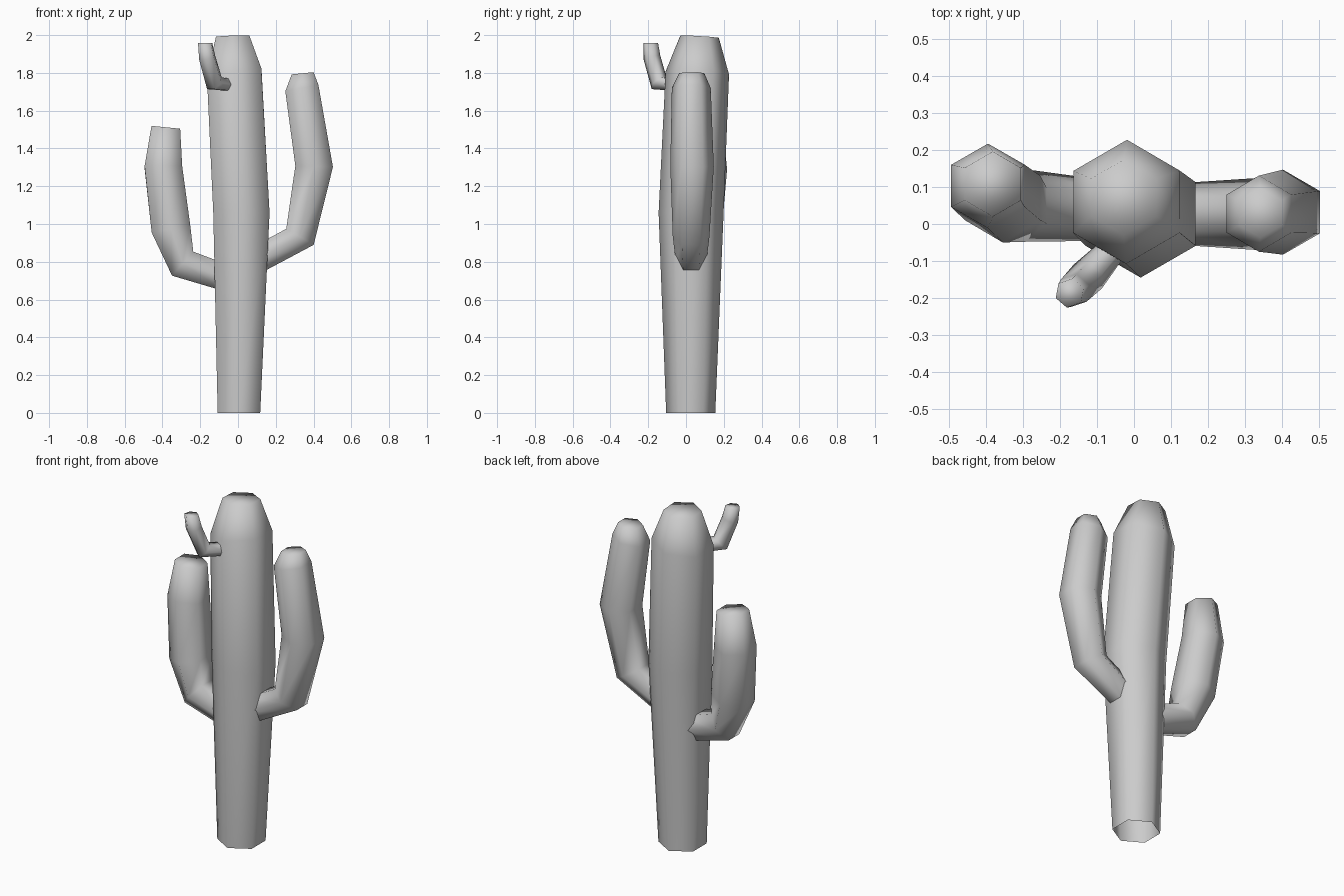
import bpy
import bmesh
import math
from mathutils import Vector

if "Cube" in bpy.data.objects:
    bpy.data.objects.remove(bpy.data.objects["Cube"])


def hex_tube(name, rings, side=(0, 1, 0), sides=6):
    """Smooth hexagonal tube, open at the root and capped at the tip.
    Each ring is (centre, radius, normal); one corner points along side."""
    bm = bmesh.new()
    loops = []
    for centre, radius, normal in rings:
        n = Vector(normal).normalized()
        v = Vector(side)
        v = (v - n * v.dot(n)).normalized()
        u = v.cross(n)
        loops.append([])
        for k in range(sides):
            a = 2 * math.pi * k / sides
            p = Vector(centre) + radius * (v * math.cos(a) - u * math.sin(a))
            loops[-1].append(bm.verts.new(p))
    for low, high in zip(loops, loops[1:]):
        for k in range(sides):
            j = (k + 1) % sides
            bm.faces.new((low[k], low[j], high[j], high[k]))
    bm.faces.new(loops[-1])
    bmesh.ops.recalc_face_normals(bm, faces=bm.faces)
    for f in bm.faces:
        f.smooth = True
    mesh = bpy.data.meshes.new(name)
    bm.to_mesh(mesh)
    bm.free()
    obj = bpy.data.objects.new(name, mesh)
    bpy.context.collection.objects.link(obj)
    return obj


# Main stem, slightly swollen and leaning
hex_tube("trunk", [
    ((0.005, 0.025, 0.0), 0.13, (0, 0, 1)),
    ((0.018, 0.027, 1.06), 0.172, (0, 0, 1)),
    ((-0.02, 0.06, 1.80), 0.168, (-0.14, 0.05, 1)),
    ((-0.028, 0.072, 1.992), 0.102, (-0.03, 0.06, 1)),
])

# Tall arm on the right
hex_tube("right_arm", [
    ((0.10, 0.027, 0.81), 0.082, (0.88, 0, 0.47)),
    ((0.328, 0.027, 0.932), 0.097, (0.085, 0, 0.145)),
    ((0.403, 0.032, 1.305), 0.115, (0.03, 0, 1)),
    ((0.338, 0.028, 1.72), 0.103, (-0.2, 0, 1)),
    ((0.342, 0.030, 1.798), 0.067, (-0.1, 0, 1)),
])

# Shorter arm on the left
hex_tube("left_arm", [
    ((-0.05, 0.035, 0.71), 0.080, (-0.96, 0, 0.28)),
    ((-0.293, 0.050, 0.790), 0.098, (-0.13, 0, 0.115)),
    ((-0.355, 0.070, 0.975), 0.120, (-0.2, 0, 1)),
    ((-0.395, 0.103, 1.30), 0.115, (0, 0.1, 1)),
    ((-0.382, 0.108, 1.512), 0.088, (0.1, 0, 1)),
])

# Small bud arm near the top
hex_tube("small_arm", [
    ((-0.05, -0.06, 1.737), 0.036, (-0.65, -0.76, 0.1)),
    ((-0.125, -0.142, 1.745), 0.050, (-0.5, -0.58, 0.75)),
    ((-0.163, -0.180, 1.88), 0.046, (-0.2, -0.2, 1)),
    ((-0.174, -0.187, 1.957), 0.040, (0, 0, 1)),
], side=(-0.76, 0.65, 0))
